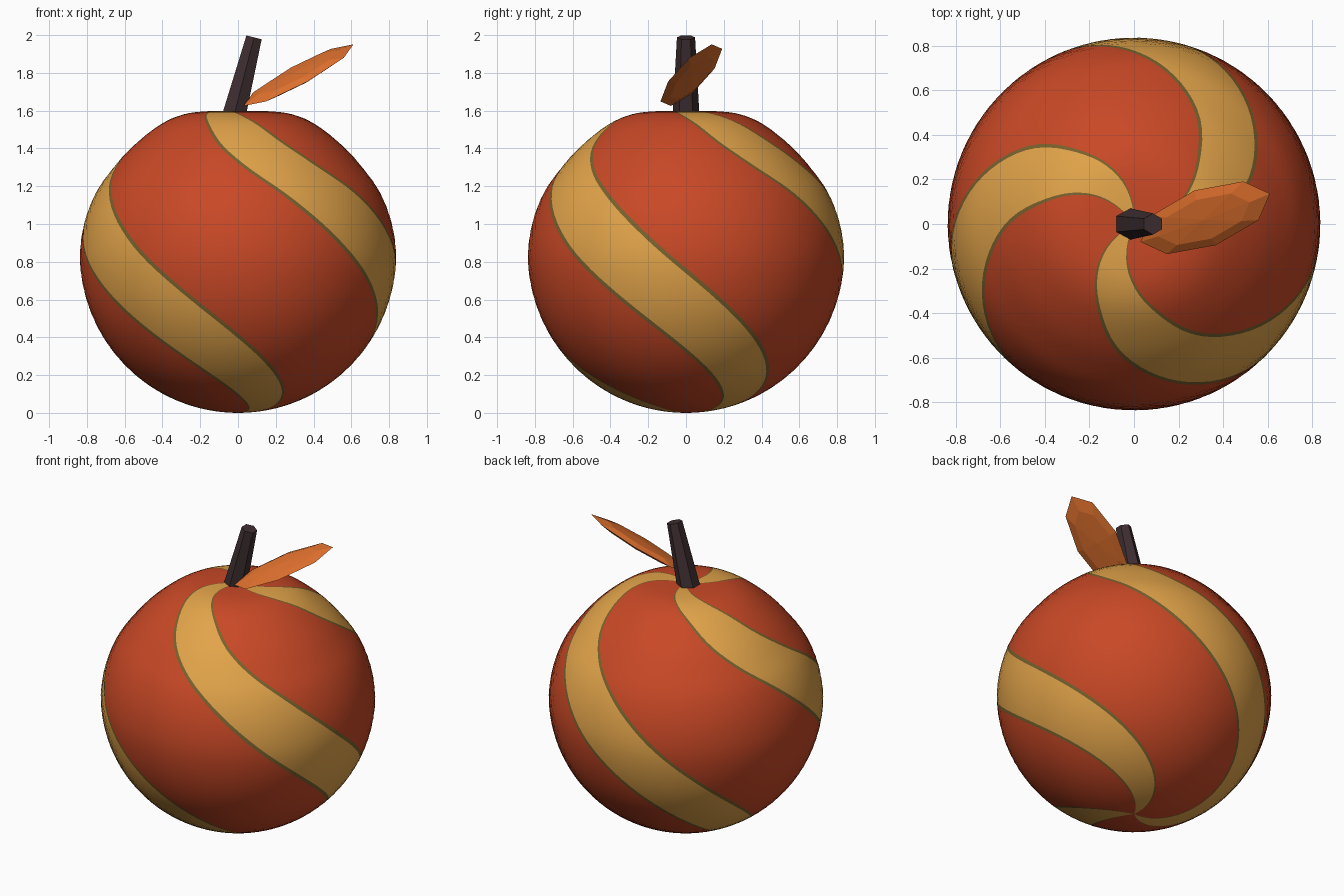
import bpy, bmesh, math
from mathutils import Vector, Matrix

if "Cube" in bpy.data.objects:
    bpy.data.objects.remove(bpy.data.objects["Cube"])


def material(name, rgb):
    m = bpy.data.materials.new(name)
    m.diffuse_color = (*rgb, 1)
    m.use_nodes = True
    m.node_tree.nodes["Principled BSDF"].inputs["Base Color"].default_value = m.diffuse_color
    return m


red = material("red skin", (0.58, 0.065, 0.019))
gold = material("gold stripe", (0.76, 0.37, 0.068))
olive = material("olive border", (0.19, 0.12, 0.027))
bark = material("dark bark", (0.048, 0.027, 0.030))
orange = material("orange leaf", (0.745, 0.165, 0.027))


def finish(bm, name, mats, smooth):
    bmesh.ops.recalc_face_normals(bm, faces=bm.faces)
    for f in bm.faces:
        f.smooth = smooth
    me = bpy.data.meshes.new(name)
    bm.to_mesh(me)
    bm.free()
    for m in mats:
        me.materials.append(m)
    ob = bpy.data.objects.new(name, me)
    bpy.context.collection.objects.link(ob)
    return ob


# Body profile (radius, height) from top pole to bottom pole, 16 equal steps
R = 0.84
profile = [(0, 1.597), (0.16, 1.597), (0.29, 1.58), (0.415, 1.525), (0.56, 1.41),
           (0.668, 1.29), (0.755, 1.165), (0.815, 1.01)]
profile += [(R * math.sin(math.pi * i / 16), R + R * math.cos(math.pi * i / 16))
            for i in range(8, 17)]


def profile_at(t):
    # smooth spline through the profile points
    i = min(int(t), 15)
    f = t - i
    p = [Vector(profile[k]) for k in (i, i + 1)]
    a = Vector(profile[i - 1]) if i else Vector((-profile[1][0], profile[1][1]))
    d = Vector(profile[i + 2]) if i < 15 else Vector((-profile[15][0], profile[15][1]))
    return 0.5 * (2 * p[0] + (p[1] - a) * f + (2 * a - 5 * p[0] + 4 * p[1] - d) * f * f
                  + (3 * p[0] - a - 3 * p[1] + d) * f ** 3)


# Body: columns follow the twisting stripes, so the colours are cut cleanly
WIDTH, EDGE, TWIST = 40, 2.3, 216
columns = []
for k in range(3):
    base = 120 * k
    columns += [(base, 2)]
    columns += [(base + EDGE + (WIDTH - 2 * EDGE) * j / 6, 1) for j in range(6)]
    columns += [(base + WIDTH - EDGE, 2)]
    columns += [(base + WIDTH + 80 * j / 12, 0) for j in range(12)]

bm = bmesh.new()
STEPS = 64
top = bm.verts.new((0, 0, profile[0][1]))
bottom = bm.verts.new((0, 0, 0))
rings = []
for s in range(1, STEPS):
    r, z = profile_at(s * 16 / STEPS)
    r *= 0.997
    start = -160 + TWIST * (s / STEPS - 95 / 180)
    rings.append([bm.verts.new((r * math.cos(math.radians(start + a)),
                                r * math.sin(math.radians(start + a)), z))
                  for a, _ in columns])
n = len(columns)
for c, (_, mat) in enumerate(columns):
    d = (c + 1) % n
    faces = [bm.faces.new((top, rings[0][c], rings[0][d])),
             bm.faces.new((bottom, rings[-1][d], rings[-1][c]))]
    for lo, hi in zip(rings, rings[1:]):
        faces.append(bm.faces.new((lo[c], hi[c], hi[d], lo[d])))
    for f in faces:
        f.material_index = mat
finish(bm, "body", [red, gold, olive], True)

# Stem: tilted, tapered six-sided cone
foot, tip = Vector((-0.025, 0, 1.56)), Vector((0.085, 0, 1.988))
axis = tip - foot
tilt = Matrix.Rotation(math.atan2(axis.x, axis.z), 4, 'Y')
bm = bmesh.new()
bmesh.ops.create_cone(bm, cap_ends=True, segments=6, radius1=0.072, radius2=0.048,
                      depth=axis.length,
                      matrix=Matrix.Translation((foot + tip) / 2) @ tilt
                      @ Matrix.Rotation(math.radians(30), 4, 'Z'))
# put two corners of the hexagon on the y axis
if max(v.co.y for v in bm.verts) < 0.068:
    bm.clear()
    bmesh.ops.create_cone(bm, cap_ends=True, segments=6, radius1=0.072, radius2=0.048,
                          depth=axis.length,
                          matrix=Matrix.Translation((foot + tip) / 2) @ tilt)
finish(bm, "stem", [bark], False)

# Leaf: flattened eight-sided ball, tilted up and outward
along = Vector((0.291, 0.108, 0.163))
across = Vector((-0.048, 0.123, 0.034))
thick = along.cross(across).normalized() * 0.026
frame = Matrix((along, across, thick)).transposed().to_4x4()
bm = bmesh.new()
bmesh.ops.create_uvsphere(bm, u_segments=8, v_segments=4, radius=1,
                          matrix=Matrix.Translation((0.32, 0.028, 1.788)) @ frame)
finish(bm, "leaf", [orange], False)
